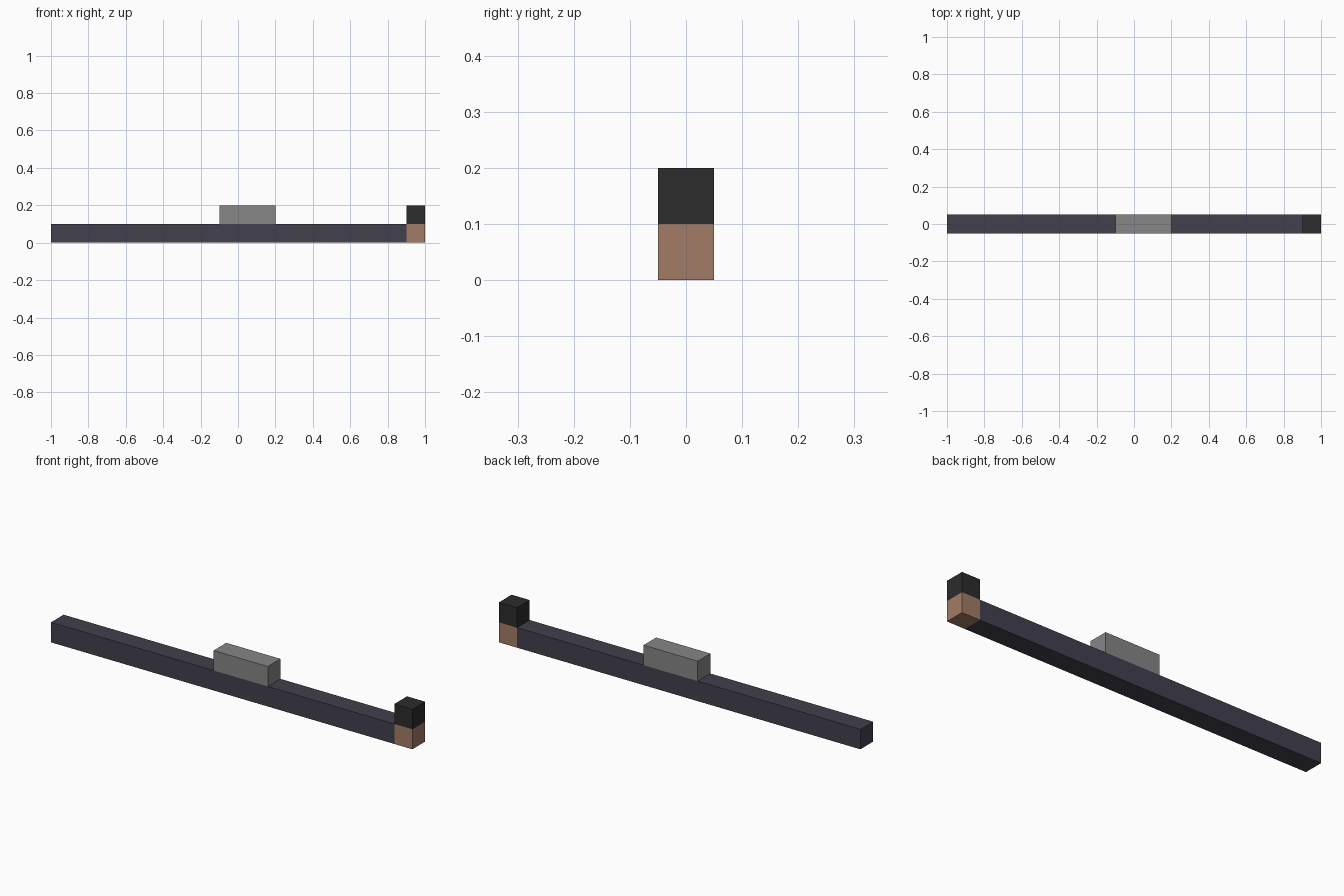
import bpy
import bmesh
from mathutils import Matrix, Vector

cube = bpy.data.objects.get("Cube")
if cube:
    bpy.data.objects.remove(cube, do_unlink=True)


def make_material(name, rgb):
    mat = bpy.data.materials.new(name)
    mat.use_nodes = True
    colour = (*rgb, 1.0)
    mat.diffuse_color = colour
    mat.node_tree.nodes["Principled BSDF"].inputs["Base Color"].default_value = colour
    return mat


def make_block(name, x_range, z_range, mat):
    """Flat-sided block of the shared depth, spanning the given ranges."""
    (x0, x1), (z0, z1) = x_range, z_range
    size = Vector((x1 - x0, DEPTH, z1 - z0))
    centre = Vector(((x0 + x1) / 2, 0, (z0 + z1) / 2))
    bm = bmesh.new()
    bmesh.ops.create_cube(bm, size=1, matrix=Matrix.Diagonal(size).to_4x4())
    mesh = bpy.data.meshes.new(name)
    bm.to_mesh(mesh)
    bm.free()
    mesh.materials.append(mat)
    obj = bpy.data.objects.new(name, mesh)
    obj.location = centre
    bpy.context.collection.objects.link(obj)
    return obj


DEPTH = 0.1
LOWER, UPPER = (0, 0.1), (0.1, 0.2)

slate = make_material("dark slate", (0.054, 0.051, 0.075))
grey = make_material("mid grey", (0.24, 0.24, 0.24))
black = make_material("soft black", (0.025, 0.025, 0.025))
tan = make_material("tan brown", (0.36, 0.20, 0.133))

# Long bar with a raised block near its middle
make_block("long_bar", (-1, 0.9), LOWER, slate)
make_block("middle_block", (-0.1, 0.2), UPPER, grey)

# Two stacked cubes at the left end
make_block("end_base", (0.9, 1), LOWER, tan)
make_block("end_cap", (0.9, 1), UPPER, black)
